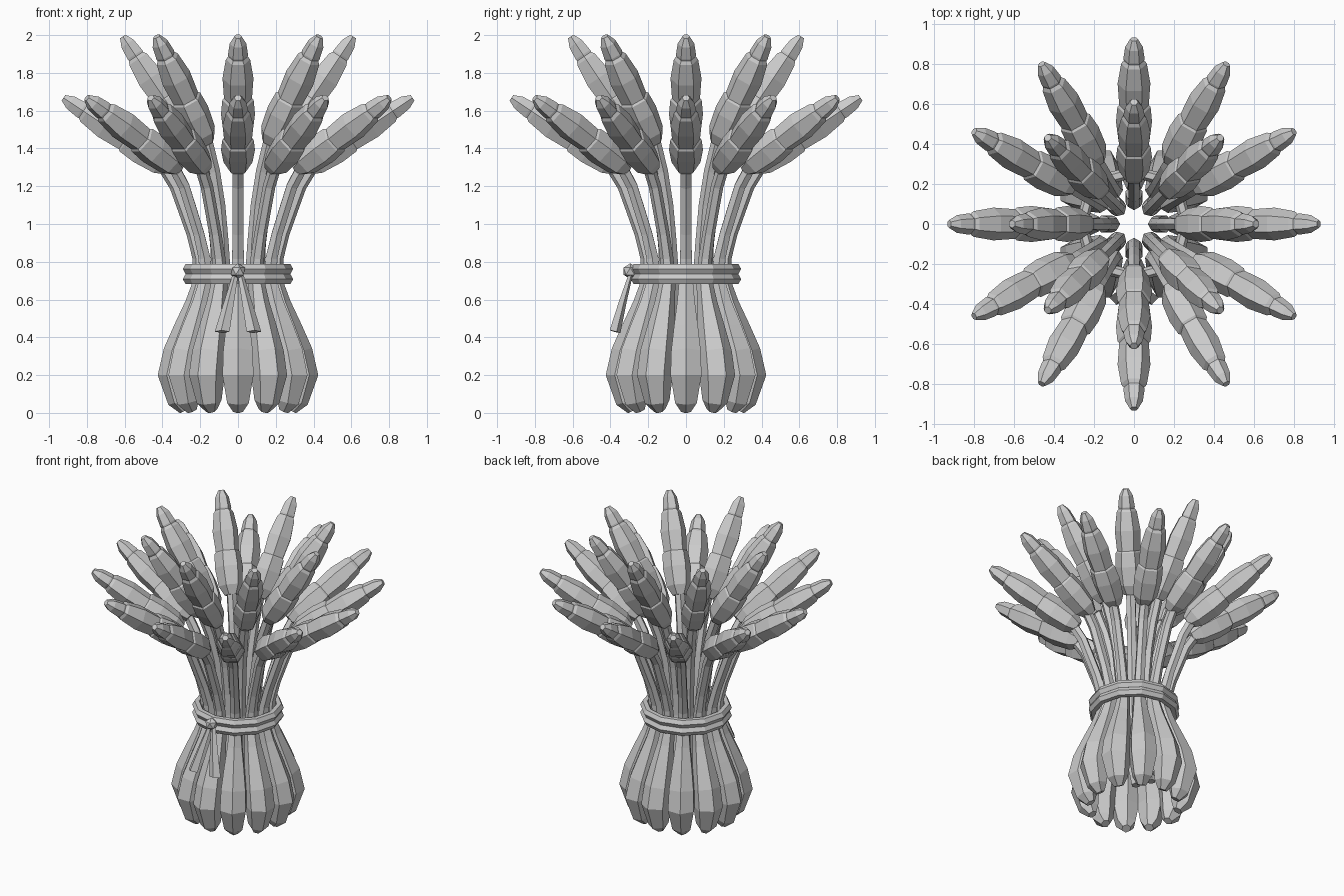
import bpy, bmesh, math
from mathutils import Vector, Matrix

if "Cube" in bpy.data.objects:
    bpy.data.objects.remove(bpy.data.objects["Cube"])


def tube(bm, path, rot, sides=6, phase=0.0, flat=1.0):
    """Sweep a polygon along (r, z, radius) points lying in the radial plane at angle rot."""
    pts = [Vector((p[0], 0, p[1])) for p in path]
    turn = Matrix.Rotation(rot, 3, 'Z')
    rings = []
    for i, p in enumerate(pts):
        t = (pts[min(i + 1, len(pts) - 1)] - pts[max(i - 1, 0)]).normalized()
        n, b = Vector((t.z, 0, -t.x)), Vector((0, 1, 0))
        ring = []
        for k in range(sides):
            a = phase + k * math.tau / sides
            ring.append(bm.verts.new(turn @ (p + path[i][2] * (n * math.cos(a) * flat + b * math.sin(a)))))
        rings.append(ring)
    for lo, hi in zip(rings, rings[1:]):
        for k in range(sides):
            j = (k + 1) % sides
            bm.faces.new((lo[k], lo[j], hi[j], hi[k]))
    bm.faces.new(rings[0][::-1])
    bm.faces.new(rings[-1])


def finish(bm, name):
    bmesh.ops.recalc_face_normals(bm, faces=bm.faces)
    me = bpy.data.meshes.new(name)
    bm.to_mesh(me)
    bm.free()
    ob = bpy.data.objects.new(name, me)
    bpy.context.collection.objects.link(ob)
    return ob


# Grain head segments: (distance along head, radius), overlapping like stacked husks
HEAD = [
    [(-0.01, 0.045), (0.05, 0.077), (0.17, 0.09), (0.26, 0.083), (0.28, 0.066)],
    [(0.23, 0.06), (0.27, 0.074), (0.40, 0.082), (0.52, 0.064), (0.54, 0.05)],
    [(0.50, 0.045), (0.55, 0.053), (0.62, 0.044), (0.665, 0.02)],
]


def head(bm, base, tip, rot):
    dr, dz = tip[0] - base[0], tip[1] - base[1]
    length = math.hypot(dr, dz)
    for seg in HEAD:
        tube(bm, [(base[0] + dr * d / length, base[1] + dz * d / length, r) for d, r in seg],
             rot, 6, math.pi / 6)


# Stalk profiles: (radial position, height, thickness)
OUTER = [(0.28, 0.012, 0.03), (0.305, 0.06, 0.066), (0.33, 0.2, 0.095), (0.305, 0.32, 0.09),
         (0.265, 0.45, 0.073), (0.225, 0.58, 0.054), (0.195, 0.7, 0.042), (0.205, 0.82, 0.036),
         (0.24, 0.95, 0.033), (0.29, 1.09, 0.033), (0.33, 1.2, 0.033), (0.41, 1.33, 0.033)]
INNER = [(0.14, 0.25, 0.03), (0.14, 0.35, 0.05), (0.12, 0.55, 0.045), (0.105, 0.75, 0.036),
         (0.115, 0.9, 0.033), (0.14, 1.1, 0.033), (0.18, 1.28, 0.033), (0.245, 1.47, 0.033)]


def ring_of_stalks(count, path, base, tip, name):
    stems, heads = bmesh.new(), bmesh.new()
    for i in range(count):
        a = i * math.tau / count
        tube(stems, path, a)
        head(heads, base, tip, a)
    finish(stems, name + "_stems")
    finish(heads, name + "_grain_heads")


ring_of_stalks(12, OUTER, (0.37, 1.30), (0.92, 1.665), "outer")
ring_of_stalks(8, INNER, (0.24, 1.44), (0.605, 1.985), "inner")

# Two cords tied around the neck
for n, z in (("lower", 0.708), ("upper", 0.762)):
    bm = bmesh.new()
    sides, segs = 6, 12
    rings = []
    for s in range(segs):
        a = s * math.tau / segs
        rings.append([bm.verts.new(((0.262 + 0.03 * math.cos(k * math.tau / sides)) * math.cos(a),
                                    (0.262 + 0.03 * math.cos(k * math.tau / sides)) * math.sin(a),
                                    z + 0.031 * math.sin(k * math.tau / sides))) for k in range(sides)])
    for s in range(segs):
        lo, hi = rings[s], rings[(s + 1) % segs]
        for k in range(sides):
            j = (k + 1) % sides
            bm.faces.new((lo[k], hi[k], hi[j], lo[j]))
    finish(bm, n + "_cord")

# Knot at the front
bm = bmesh.new()
bmesh.ops.create_icosphere(bm, subdivisions=1, radius=0.042,
                           matrix=Matrix.Translation((0, -0.295, 0.75)))
finish(bm, "knot")

# Two hanging cord ends, mirrored left and right
for side, name in ((-1, "left_cord_end"), (1, "right_cord_end")):
    bm = bmesh.new()
    rot = -math.pi / 2 + side * 0.22
    tube(bm, [(0.385, 0.43, 0.04), (0.345, 0.58, 0.028), (0.295, 0.75, 0.014)], rot, 4, 0, 0.75)
    ob = finish(bm, name)
    # pull the upper end in towards the knot
    for v in ob.data.vertices:
        v.co.x -= side * 0.055 * (v.co.z - 0.43) / 0.32
